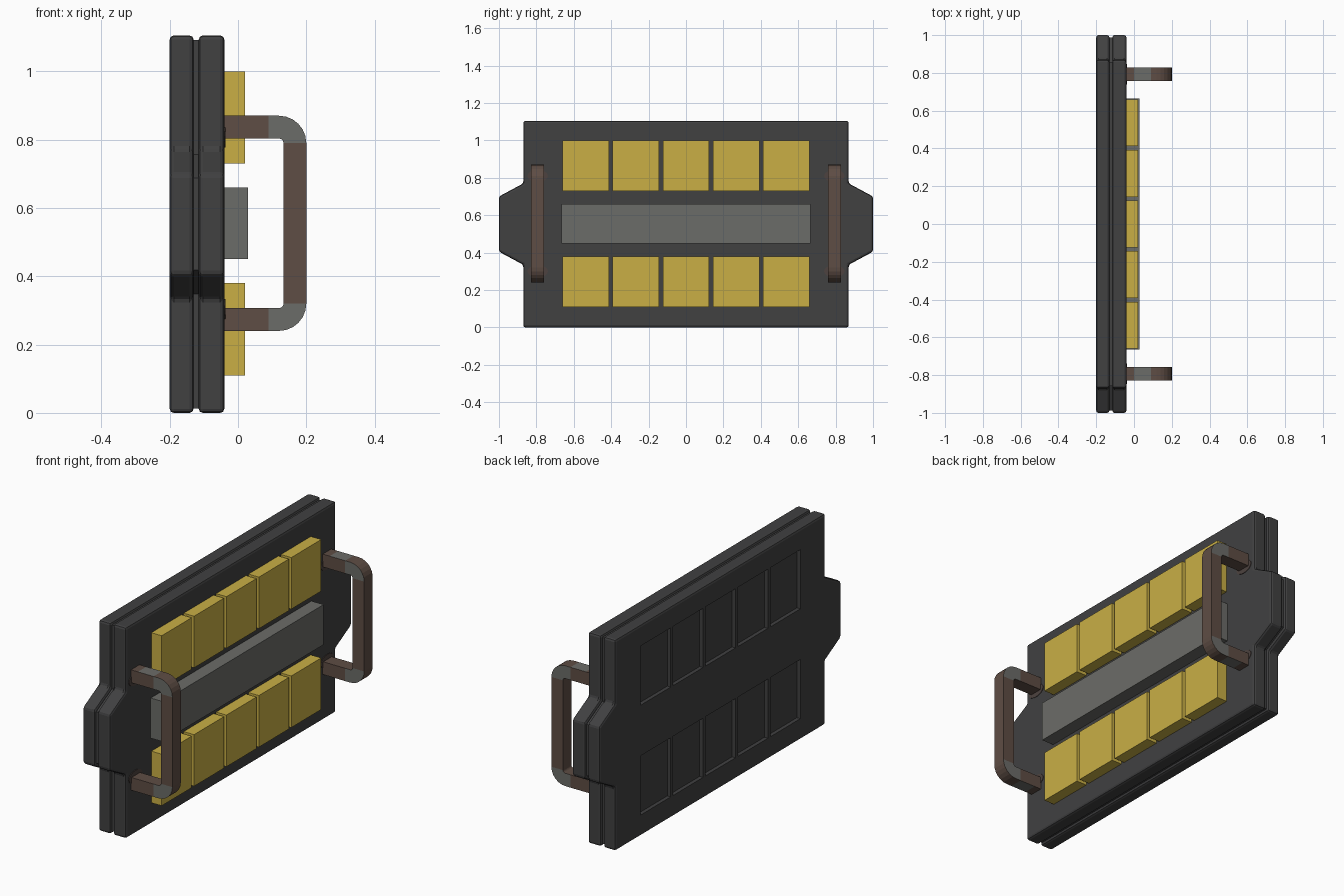
import bpy, bmesh, math
from mathutils import Matrix

if "Cube" in bpy.data.objects:
    bpy.data.objects.remove(bpy.data.objects["Cube"])


def material(name, rgb):
    m = bpy.data.materials.new(name)
    m.diffuse_color = (*rgb, 1)
    m.use_nodes = True
    m.node_tree.nodes["Principled BSDF"].inputs["Base Color"].default_value = m.diffuse_color
    return m


CHARCOAL = material("charcoal", (0.052, 0.052, 0.053))
YELLOW = material("mustard yellow", (0.585, 0.43, 0.06))
GREY = material("worn grey", (0.148, 0.15, 0.138))
BROWN = material("rust brown", (0.112, 0.074, 0.058))
STAIN = material("dark rust", (0.075, 0.055, 0.05))


def finish(bm, name, *mats):
    bmesh.ops.recalc_face_normals(bm, faces=bm.faces)
    me = bpy.data.meshes.new(name)
    bm.to_mesh(me)
    bm.free()
    for m in mats:
        me.materials.append(m)
    ob = bpy.data.objects.new(name, me)
    bpy.context.collection.objects.link(ob)
    return ob


def add_box(bm, x, y, z):
    mid = [(a + b) / 2 for a, b in (x, y, z)]
    size = [b - a for a, b in (x, y, z)]
    bmesh.ops.create_cube(bm, size=1, matrix=Matrix.Translation(mid) @ Matrix.Diagonal((*size, 1)))


def box(name, x, y, z, mat):
    bm = bmesh.new()
    add_box(bm, x, y, z)
    return finish(bm, name, mat)


def apply_all(ob):
    bpy.context.view_layer.objects.active = ob
    for m in list(ob.modifiers):
        bpy.ops.object.modifier_apply(modifier=m.name)


# Body: eared outline extruded in x; d insets the whole outline
def slab(name, x0, x1, d=0.0, bevel=0.0):
    half = [(0.87 - d, 0.0 + d), (0.87 - d, 0.335 + d), (1.0 - d, 0.405 + d),
            (1.0 - d, 0.70 - d), (0.87 - d, 0.77 - d), (0.87 - d, 1.105 - d)]
    outline = half + [(-y, z) for y, z in reversed(half)]
    bm = bmesh.new()
    f = bm.faces.new([bm.verts.new((x0, y, z)) for y, z in outline])
    ext = bmesh.ops.extrude_face_region(bm, geom=[f])
    verts = [g for g in ext["geom"] if isinstance(g, bmesh.types.BMVert)]
    bmesh.ops.translate(bm, verts=verts, vec=(x1 - x0, 0, 0))
    ob = finish(bm, name, CHARCOAL)
    if bevel:
        m = ob.modifiers.new("bevel", "BEVEL")
        m.width, m.segments, m.limit_method = bevel, 2, "ANGLE"
    return ob


back = slab("back_slab", -0.20, -0.13, bevel=0.012)
front = slab("front_slab", -0.115, -0.04, bevel=0.012)
slab("slab_core", -0.14, -0.10, d=0.013)
apply_all(front)

# Pockets in the back slab, behind the two rows of blocks
PITCH, HALF_W = 0.268, 0.124
centres = [PITCH * i for i in range(-2, 3)]
bm = bmesh.new()
for y in centres:
    for z in ((0.11, 0.42), (0.685, 0.995)):
        add_box(bm, (-0.25, -0.18), (y - HALF_W, y + HALF_W), z)
cutter = finish(bm, "pocket_cutter", CHARCOAL)
cutter.hide_render = True
mod = back.modifiers.new("pockets", "BOOLEAN")
mod.operation, mod.object, mod.solver = "DIFFERENCE", cutter, "EXACT"
apply_all(back)
bpy.data.objects.remove(cutter)

# Yellow blocks and central grey bar
for row, z in (("lower", (0.11, 0.38)), ("upper", (0.73, 1.0))):
    for i, y in enumerate(centres):
        box(f"{row}_block_{i + 1}", (-0.06, 0.02), (y - HALF_W, y + HALF_W), z, YELLOW)
box("centre_bar", (-0.06, 0.03), (-0.665, 0.665), (0.45, 0.66), GREY)


# Handles: square bar swept along a bracket with rounded outer corners
def handle(name, yc):
    w, mid = 0.035, 0.555
    # stations: inner point, outer point
    top = [((x, 0.803), (x, 0.87)) for x in (-0.06, 0.0, 0.09)]
    cx, cz = 0.12, 0.79
    for i in range(7):
        a = math.radians(90 - 15 * i)
        c, s = math.cos(a), math.sin(a)
        top.append(((cx + 0.013 * c, cz + 0.013 * s), (cx + 0.08 * c, cz + 0.08 * s)))
    low = [tuple((x, 2 * mid - z) for x, z in st) for st in reversed(top)]
    path = top + low
    bm = bmesh.new()
    rings = [[bm.verts.new((p[0], yc + s, p[1]))
              for p, s in ((a, -w), (b, -w), (b, w), (a, w))] for a, b in path]
    last = len(path) - 2
    for i, (r, q) in enumerate(zip(rings, rings[1:])):
        step = min(i, last - i)              # distance from the nearer end
        for k in range(4):
            f = bm.faces.new((r[k], r[(k + 1) % 4], q[(k + 1) % 4], q[k]))
            outer_patch = k == 1 and step == 1
            side_patch = k in (0, 2) and 2 <= step <= 8
            f.material_index = 1 if outer_patch or side_patch else 0
    bm.faces.new(rings[0])
    bm.faces.new(rings[-1])
    return finish(bm, name, BROWN, GREY)


for side, s in (("left", -1), ("right", 1)):
    handle(f"{side}_handle", 0.793 * s)
    # Rust stains round the handle mounts
    for end, z in (("lower", 0.30), ("upper", 0.81)):
        bm = bmesh.new()
        bmesh.ops.create_cone(bm, cap_ends=True, segments=16, radius1=0.055, radius2=0.055, depth=0.006,
                              matrix=Matrix.Translation((-0.04, 0.793 * s, z))
                              @ Matrix.Rotation(math.pi / 2, 4, "Y") @ Matrix.Diagonal((0.6, 1, 1, 1)))
        finish(bm, f"{side}_{end}_mount_stain", STAIN)
